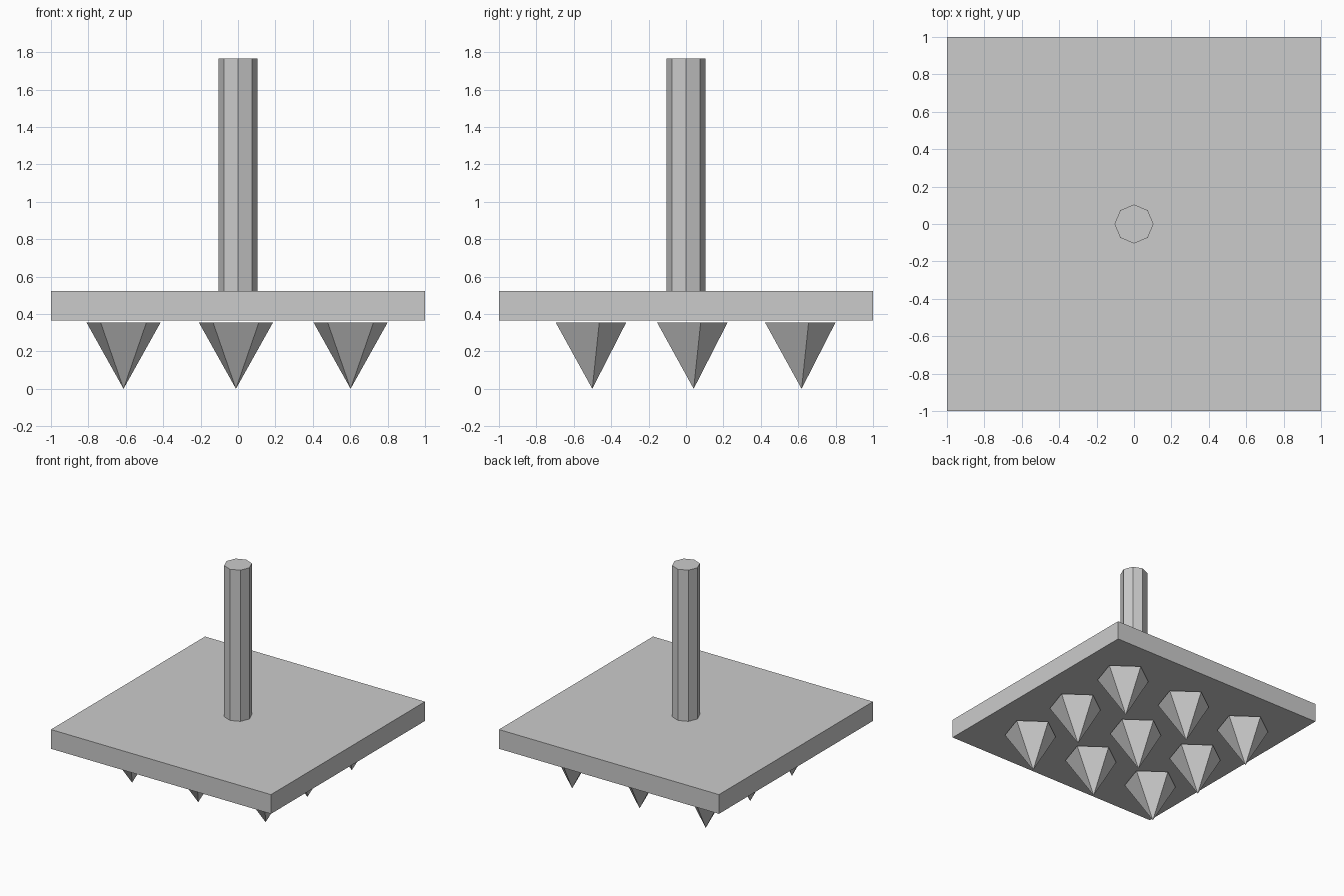
import bpy, math

cube = bpy.data.objects.get("Cube")
if cube:
    bpy.data.objects.remove(cube, do_unlink=True)

# Single plain grey
grey = bpy.data.materials.new("grey")
grey.use_nodes = True
colour = (0.6, 0.6, 0.6, 1)
grey.diffuse_color = colour
grey.node_tree.nodes["Principled BSDF"].inputs["Base Color"].default_value = colour

PLATE_BOTTOM, PLATE_TOP, SHAFT_TOP = 0.365, 0.523, 1.765
SPIKE_R, SPIKE_TOP = 0.208, 0.354


def finish(name):
    obj = bpy.context.object
    obj.name = obj.data.name = name
    obj.data.materials.append(grey)
    return obj


# Square plate
bpy.ops.mesh.primitive_cube_add(size=2, location=(0, 0, (PLATE_BOTTOM + PLATE_TOP) / 2))
plate = finish("plate")
plate.scale.z = (PLATE_TOP - PLATE_BOTTOM) / 2

# Octagonal shaft, corners on the axes
bpy.ops.mesh.primitive_cylinder_add(vertices=8, radius=0.104, depth=SHAFT_TOP - PLATE_TOP,
                                    location=(0, 0, (SHAFT_TOP + PLATE_TOP) / 2))
finish("shaft")


# Five-sided spike: corner to the back, flat to the front, tip slightly behind centre
def spike(name, x, y):
    bpy.ops.mesh.primitive_cone_add(vertices=5, radius1=0, radius2=SPIKE_R, depth=SPIKE_TOP,
                                    location=(x, y, SPIKE_TOP / 2))
    obj = finish(name)
    verts = obj.data.vertices
    back = max(verts, key=lambda v: v.co.y)
    if back.co.y < SPIKE_R * 0.95:
        for v in verts:
            v.co.y = -v.co.y
        obj.data.flip_normals()
    min(verts, key=lambda v: v.co.z).co.y += 0.027


# Three by three grid of spikes
for row, y in zip(("front", "middle", "back"), (-0.528, 0.014, 0.591)):
    for side, x in zip(("right", "centre", "left"), (-0.612, -0.011, 0.602)):
        spike(f"spike_{row}_{side}", x, y)
